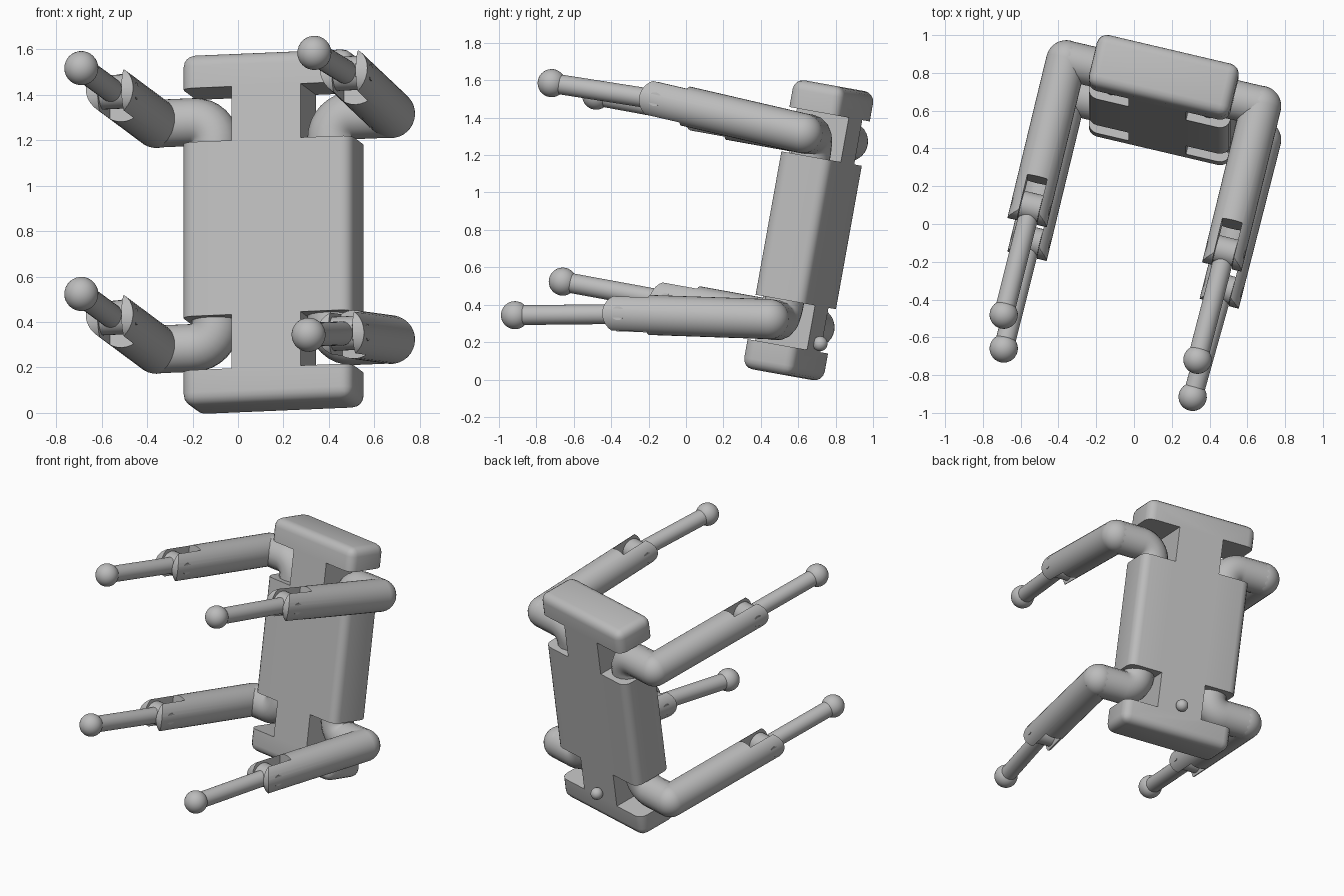
import bpy, bmesh
from math import radians, sin, cos, pi
from mathutils import Matrix, Vector

old = bpy.data.objects.get("Cube")
if old:
    bpy.data.objects.remove(old, do_unlink=True)

grey = bpy.data.materials.new("plain_grey")
grey.use_nodes = True
grey.diffuse_color = (0.5, 0.5, 0.5, 1)
grey.node_tree.nodes["Principled BSDF"].inputs["Base Color"].default_value = (0.5, 0.5, 0.5, 1)

# The whole figure leans back and turns a little
POSE = (Matrix.Translation((0.157, 0.656, 0.798))
        @ Matrix.Rotation(radians(-10.2), 4, 'X') @ Matrix.Rotation(radians(-13.4), 4, 'Z'))
LIMB_R, ROD_R, BALL_R = 0.107, 0.053, 0.075
HALF_SLOT = 0.054


def activate(ob):
    bpy.ops.object.select_all(action='DESELECT')
    ob.select_set(True)
    bpy.context.view_layer.objects.active = ob


def make(name, bm):
    bmesh.ops.recalc_face_normals(bm, faces=bm.faces)
    me = bpy.data.meshes.new(name)
    bm.to_mesh(me)
    bm.free()
    ob = bpy.data.objects.new(name, me)
    bpy.context.collection.objects.link(ob)
    return ob


def box(name, size, center):
    bm = bmesh.new()
    bmesh.ops.create_cube(bm, size=1, matrix=Matrix.Translation(center) @ Matrix.Diagonal((*size, 1)))
    return make(name, bm)


def rod(name, r, length, axis, center):
    bm = bmesh.new()
    turn = Matrix.Rotation(pi / 2, 4, 'X' if axis == 'Y' else 'Y')
    bmesh.ops.create_cone(bm, cap_ends=True, segments=32, radius1=r, radius2=r, depth=length,
                          matrix=Matrix.Translation(center) @ turn)
    return make(name, bm)


def ball(name, r, center):
    bm = bmesh.new()
    bmesh.ops.create_uvsphere(bm, u_segments=32, v_segments=16, radius=r,
                              matrix=Matrix.Translation(center))
    return make(name, bm)


def cut(ob, tool, operation='DIFFERENCE'):
    mod = ob.modifiers.new("cut", 'BOOLEAN')
    mod.operation, mod.object, mod.solver = operation, tool, 'EXACT'
    activate(ob)
    bpy.ops.object.modifier_apply(modifier=mod.name)
    bpy.data.objects.remove(tool, do_unlink=True)


def finish(ob, matrix=Matrix()):
    ob.data.materials.clear()
    ob.data.materials.append(grey)
    ob.matrix_world = POSE @ matrix
    activate(ob)
    bpy.ops.object.shade_smooth_by_angle(angle=radians(32))


def along(start, end):
    """Frame at start whose -y axis points at end."""
    y = (start - end).normalized()
    z = Vector((1, 0, 0)).cross(y).normalized()
    x = y.cross(z)
    m = Matrix((x, y, z)).transposed().to_4x4()
    return Matrix.Translation(start) @ m


# Torso: rounded slab with four notches
torso = box("torso", (0.77, 0.29, 1.57), (0, 0, 0))
bev = torso.modifiers.new("round", 'BEVEL')
bev.width, bev.segments = 0.055, 4
activate(torso)
bpy.ops.object.modifier_apply(modifier=bev.name)
for sx in (-1, 1):
    for sz in (-1, 1):
        cut(torso, box("notch", (0.4, 0.6, 0.241), (sx * 0.357, 0, sz * 0.51)))
finish(torso)
finish(ball("tail_knob", 0.04, (0, 0.172, -0.586)))


def shoulder(name, sx, sz):
    """Bent pipe from the torso block outwards, with a round corner."""
    bend = 0.1
    pts = [(0.262, 0.34)]
    pts += [(0.362 - bend * cos(t), 0.405 + bend * sin(t)) for t in (i * pi / 16 for i in range(9))]
    pts += [(0.53, 0.505)]
    cu = bpy.data.curves.new(name, 'CURVE')
    cu.dimensions = '3D'
    cu.bevel_depth, cu.bevel_resolution, cu.use_fill_caps = LIMB_R, 6, True
    sp = cu.splines.new('POLY')
    sp.points.add(len(pts) - 1)
    for p, (w, h) in zip(sp.points, pts):
        p.co = (sx * w, 0, sz * h, 1)
    ob = bpy.data.objects.new(name, cu)
    bpy.context.collection.objects.link(ob)
    activate(ob)
    bpy.ops.object.convert(target='MESH')
    finish(bpy.context.view_layer.objects.active)
    finish(ball(name + "_corner", LIMB_R, (sx * 0.53, 0, sz * 0.505)))


def tip_shape(length):
    """Prism with an oval end, used to round the fork tip."""
    bm = bmesh.new()
    outline = [(0.2, 0.2), (0.2, -0.2), (0.2 - length, -0.2), (0.15 - length, -0.11)]
    outline += [(-length - 0.085 * cos(t), LIMB_R * sin(t))
                for t in (-pi / 2 + i * pi / 14 for i in range(15))]
    outline += [(0.15 - length, 0.11), (0.2 - length, 0.2)]
    face = bm.faces.new([bm.verts.new((-0.3, y, z)) for y, z in outline])
    out = bmesh.ops.extrude_face_region(bm, geom=[face])
    moved = [g for g in out["geom"] if isinstance(g, bmesh.types.BMVert)]
    bmesh.ops.translate(bm, verts=moved, vec=(0.6, 0, 0))
    return make("tip_shape", bm)


def limb(name, sx, sz, elbow, end):
    start, elbow, end = Vector((sx * 0.53, 0, sz * 0.505)), Vector(elbow), Vector(end)
    shoulder(name + "_shoulder", sx, sz)

    # Upper limb with forked, rounded tip
    n = (elbow - start).length
    full = n + 0.12
    upper = rod(name + "_upper", LIMB_R, full, 'Y', (0, -full / 2, 0))
    cut(upper, tip_shape(n), 'INTERSECT')
    cut(upper, box("slot", (2 * HALF_SLOT, 0.46, 0.4), (0, -n - 0.08, 0)))
    frame = along(start, elbow)
    finish(upper, frame)
    finish(rod(name + "_hinge_pin", 0.037, 0.208, 'X', (0, -n, 0)), frame)

    # Lower rod with knuckle and ball end
    m = (end - elbow).length
    frame = along(elbow, end)
    finish(rod(name + "_knuckle", 0.075, 2 * HALF_SLOT - 0.004, 'X', (0, 0, 0)), frame)
    finish(rod(name + "_lower", ROD_R, m, 'Y', (0, -m / 2, 0)), frame)
    finish(ball(name + "_ball_end", BALL_R, (0, -m, 0)), frame)


limb("upper_right", -1, 1, (-0.53, -0.81, 0.505), (-0.535, -1.408, 0.507))
limb("lower_right", -1, -1, (-0.53, -0.81, -0.505), (-0.535, -1.408, -0.503))
limb("upper_left", 1, 1, (0.53, -0.81, 0.544), (0.52, -1.41, 0.531))
limb("lower_left", 1, -1, (0.515, -0.803, -0.617), (0.489, -1.39, -0.725))
